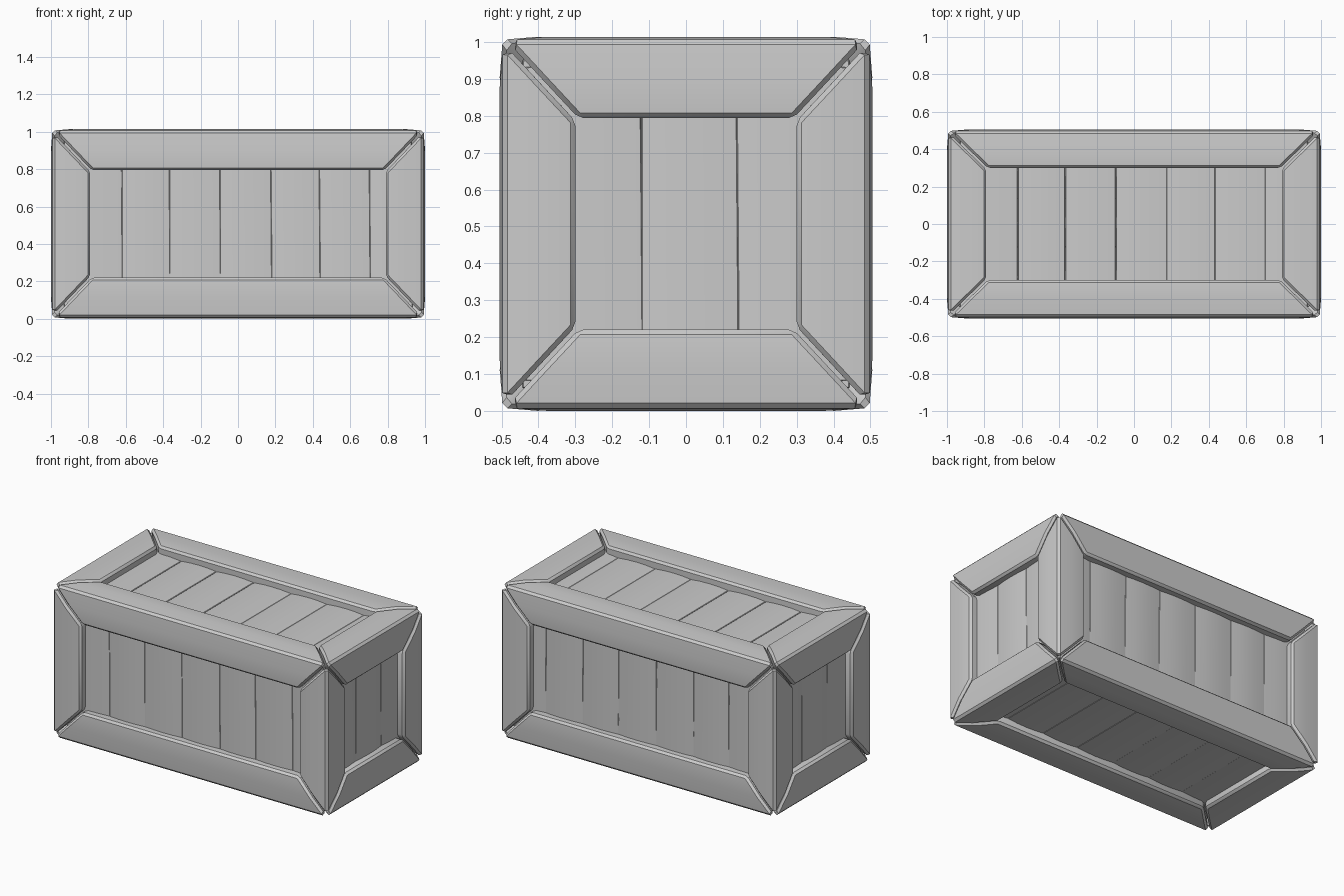
import bpy, bmesh, math
from itertools import product

if "Cube" in bpy.data.objects:
    bpy.data.objects.remove(bpy.data.objects["Cube"])

HALF = (1.0, 0.505, 0.507)      # half size of the crate
WIDTH = (0.21, 0.205, 0.22)     # beam width along each axis
PANEL = 0.055                   # depth of the plank panels
BULGE = 0.008                   # soft crown of beams and planks
GAP = 0.008                     # half gap of the mitred joints

grey = bpy.data.materials.new("plain grey")
grey.use_nodes = True
colour = (0.6, 0.6, 0.6, 1)
grey.diffuse_color = colour
grey.node_tree.nodes["Principled BSDF"].inputs["Base Color"].default_value = colour


def finish(name, bm, bevel):
    """Chamfer the hard edges and turn the bmesh into a smooth-shaded object."""
    bmesh.ops.recalc_face_normals(bm, faces=bm.faces)
    hard = [e for e in bm.edges if e.calc_face_angle(0) > math.radians(30)]
    bmesh.ops.bevel(bm, geom=hard, offset=bevel, segments=1,
                    affect='EDGES', clamp_overlap=True)
    bmesh.ops.recalc_face_normals(bm, faces=bm.faces)
    mesh = bpy.data.meshes.new(name)
    bm.to_mesh(mesh)
    bm.free()
    obj = bpy.data.objects.new(name, mesh)
    obj.location.z = HALF[2]
    mesh.materials.append(grey)
    bpy.context.collection.objects.link(obj)
    bpy.ops.object.select_all(action='DESELECT')
    obj.select_set(True)
    bpy.context.view_layer.objects.active = obj
    bpy.ops.object.shade_smooth_by_angle(angle=math.radians(30))


def beam(name, axis, su, sv):
    """Crowned square beam with double-mitred ends along one crate edge."""
    u, v = (axis + 1) % 3, (axis + 2) % 3
    lo = BULGE
    # cross-section: depth below each outer face, as a share of beam width
    section = [(0, 0), (0.5, 0), (1, 0), (1, 1), (0, 1), (0, 0.5)]
    bm = bmesh.new()
    rings = []
    for end in (-1, 1):
        ring = []
        for a, b in section:
            co = [0, 0, 0]
            du = a * WIDTH[u] if a else (0 if b == 0.5 else lo)
            dv = b * WIDTH[v] if b else (0 if a == 0.5 else lo)
            co[u] = su * (HALF[u] - du)
            co[v] = sv * (HALF[v] - dv)
            cut = max(a, b, lo / WIDTH[axis]) * WIDTH[axis] + GAP
            co[axis] = end * (HALF[axis] - cut)
            ring.append(bm.verts.new(co))
        rings.append(ring)
        bm.faces.new(ring[:4])
        bm.faces.new([ring[0], *ring[3:]])
    n = len(section)
    for i in range(n):
        j = (i + 1) % n
        bm.faces.new((rings[0][i], rings[0][j], rings[1][j], rings[1][i]))
    finish(name, bm, 0.013)


def plank(name, axis, start, end, depth):
    """Closed slab running around the crate, crowned in the middle of its width."""
    u, v = (axis + 1) % 3, (axis + 2) % 3
    bm = bmesh.new()
    rings = []
    for t in (0, 0.25, 0.5, 0.75, 1):
        drop = BULGE * (2 * t - 1) ** 2
        ring = []
        for su, sv in ((-1, -1), (1, -1), (1, 1), (-1, 1)):
            co = [0, 0, 0]
            co[u] = su * (HALF[u] - depth[u] - drop)
            co[v] = sv * (HALF[v] - depth[v] - drop)
            co[axis] = start + (end - start) * t
            if 0 < start + t < end + 1:   # slightly skewed joints
                co[axis] -= 0.004 * (co[2] / HALF[2])
            ring.append(bm.verts.new(co))
        rings.append(ring)
    bm.faces.new(rings[0])
    bm.faces.new(rings[-1])
    for r, s in zip(rings, rings[1:]):
        for i in range(4):
            j = (i + 1) % 4
            bm.faces.new((r[i], r[j], s[j], s[i]))
    finish(name, bm, 0.002)


# frame of twelve beams
SIDE = ({-1: "right", 1: "left"}, {-1: "front", 1: "back"}, {-1: "bottom", 1: "top"})
KIND = ("long_rail", "end_rail", "corner_post")
for axis in range(3):
    u, v = (axis + 1) % 3, (axis + 2) % 3
    for su, sv in product((-1, 1), repeat=2):
        beam(f"{SIDE[u][su]}_{SIDE[v][sv]}_{KIND[axis]}", axis, su, sv)

# planks wrapping front, top, back and bottom
joints = [-0.93, -0.62, -0.365, -0.095, 0.178, 0.437, 0.705, 0.93]
for i, (a, b) in enumerate(zip(joints, joints[1:])):
    plank(f"side_plank_{i + 1}", 0, a, b, (PANEL, PANEL, PANEL))

# planks closing both ends
joints = [-0.44, -0.12, 0.14, 0.44]
for i, (a, b) in enumerate(zip(joints, joints[1:])):
    plank(f"end_plank_{i + 1}", 1, a, b, (PANEL, PANEL, PANEL + 0.02))
